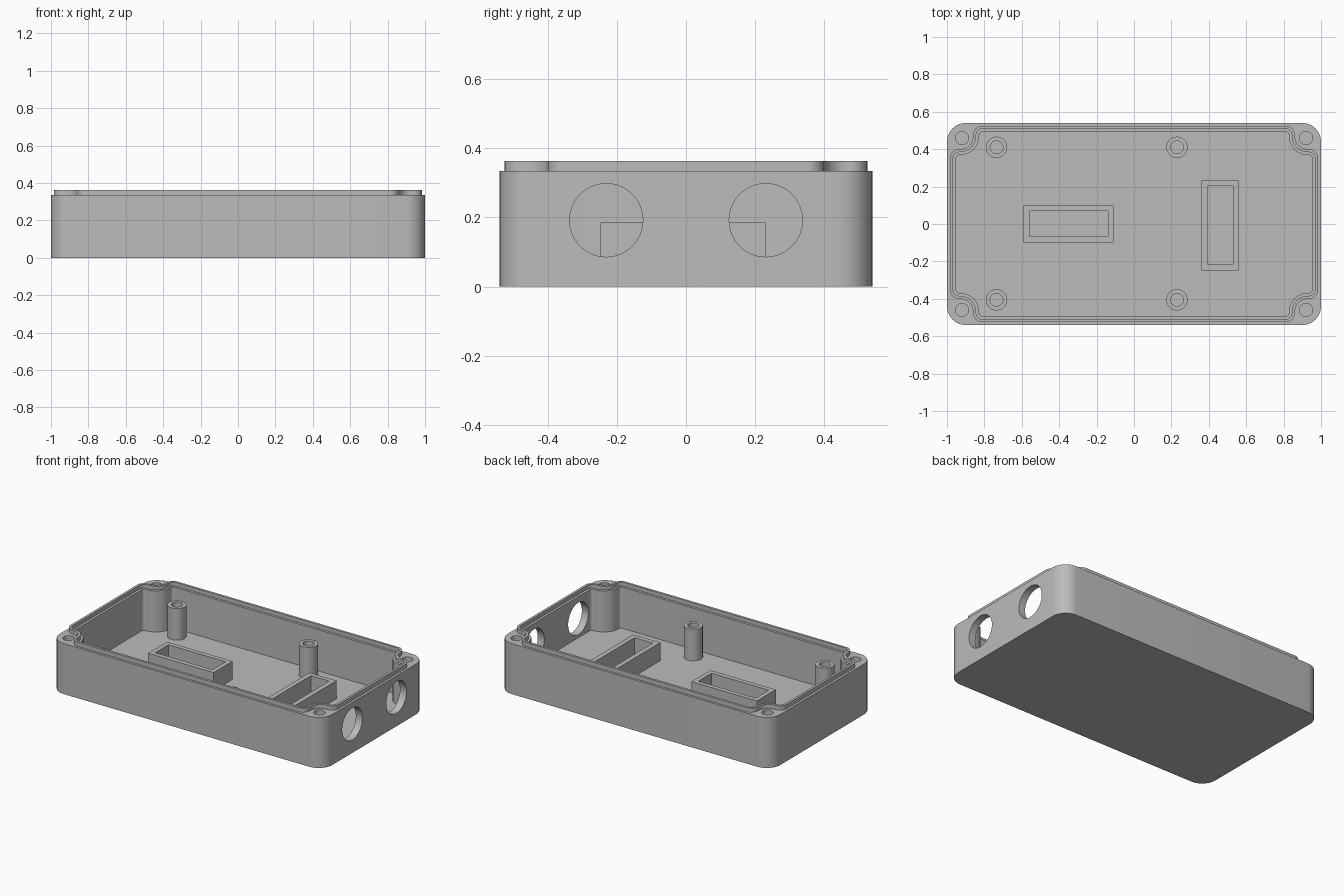
import bpy, bmesh, math
from mathutils import Vector

cube = bpy.data.objects.get("Cube")
if cube:
    bpy.data.objects.remove(cube, do_unlink=True)

grey = bpy.data.materials.new("plain grey")
grey.use_nodes = True
grey.diffuse_color = (0.5, 0.5, 0.5, 1)
grey.node_tree.nodes["Principled BSDF"].inputs["Base Color"].default_value = (0.5, 0.5, 0.5, 1)

FLOOR, RIM, TOP = 0.065, 0.335, 0.363
HIGH = 0.5  # top of cutters


def rounded(corners, steps=8):
    """Round every (x, y, radius) right-angle corner of a polygon."""
    pts = []
    for i, (x, y, r) in enumerate(corners):
        p = Vector((x, y))
        a = (Vector(corners[i - 1][:2]) - p).normalized()
        b = (Vector(corners[(i + 1) % len(corners)][:2]) - p).normalized()
        if r <= 0:
            pts.append(p)
            continue
        centre = p + (a + b) * r
        for k in range(steps + 1):
            t = math.pi / 2 * k / steps
            pts.append(centre - b * r * math.cos(t) - a * r * math.sin(t))
    return pts


def circle(x, y, r, n=40):
    return [Vector((x + r * math.cos(2 * math.pi * k / n),
                    y + r * math.sin(2 * math.pi * k / n))) for k in range(n)]


def rect(x0, x1, y0, y1, r=0):
    return rounded([(x0, y0, r), (x1, y0, r), (x1, y1, r), (x0, y1, r)])


def notched(d):
    """Outline with corners stepped in around the screw holes, inset by d."""
    quarter = [(0.984 - d, 0.4 - d, 0.05 - d), (0.86 - d, 0.4 - d, 0.07 + d),
               (0.86 - d, 0.525 - d, 0.05 - d)]
    corners = []
    for sx, sy in ((1, 1), (-1, 1), (-1, -1), (1, -1)):
        part = quarter if sx * sy > 0 else quarter[::-1]
        corners += [(sx * x, sy * y, r) for x, y, r in part]
    return rounded(corners)


def prism(name, outline, z0, z1):
    bm = bmesh.new()
    face = bm.faces.new([bm.verts.new((p.x, p.y, z0)) for p in outline])
    top = bmesh.ops.extrude_face_region(bm, geom=[face])["geom"]
    bmesh.ops.translate(bm, vec=(0, 0, z1 - z0),
                        verts=[v for v in top if isinstance(v, bmesh.types.BMVert)])
    bmesh.ops.recalc_face_normals(bm, faces=bm.faces)
    mesh = bpy.data.meshes.new(name)
    bm.to_mesh(mesh)
    bm.free()
    mesh.materials.append(grey)
    ob = bpy.data.objects.new(name, mesh)
    bpy.context.collection.objects.link(ob)
    return ob


def activate(ob):
    bpy.ops.object.select_all(action="DESELECT")
    ob.select_set(True)
    bpy.context.view_layer.objects.active = ob


def combine(ob, other, operation="DIFFERENCE"):
    mod = ob.modifiers.new("cut", "BOOLEAN")
    mod.operation, mod.solver, mod.object = operation, "EXACT", other
    activate(ob)
    bpy.ops.object.modifier_apply(modifier=mod.name)
    bpy.data.objects.remove(other, do_unlink=True)


def finish(ob):
    activate(ob)
    bpy.ops.object.shade_smooth_by_angle(angle=math.radians(30))


# Case with raised lip, inner ledge and cavity
case = prism("case", rect(-1, 1, -0.54, 0.54, 0.1), 0, RIM)
combine(case, prism("lip", notched(0), 0.1, TOP), "UNION")
combine(case, prism("ledge_cutter", notched(0.016), RIM + 0.003, HIGH))
combine(case, prism("cavity_cutter", notched(0.032), FLOOR, HIGH))

# Corner screw holes
for sx in (-1, 1):
    for sy in (-1, 1):
        combine(case, prism("screw_cutter", circle(sx * 0.92, sy * 0.46, 0.035), FLOOR, HIGH))

# Round cable openings in the right end wall
for y in (-0.231, 0.231):
    cutter = prism("cable_cutter", circle(0, 0, 0.106, 64), 0, 0.4)
    cutter.rotation_euler = (0, math.pi / 2, 0)
    cutter.location = (0.8, y, 0.192)
    bpy.context.view_layer.update()
    combine(case, cutter)
finish(case)


# Hollow standoffs and open frames on the floor
def hollow(name, outer, inner, top):
    ob = prism(name, outer, FLOOR - 0.01, top)
    combine(ob, prism("bore_cutter", inner, FLOOR, HIGH))
    finish(ob)


for x, end in ((-0.735, "left"), (0.23, "right")):
    for y, side in ((-0.405, "front"), (0.41, "back")):
        hollow(f"standoff_{side}_{end}", circle(x, y, 0.057), circle(x, y, 0.034), 0.275)
hollow("long_frame", rect(-0.59, -0.11, -0.098, 0.1), rect(-0.56, -0.14, -0.067, 0.07), 0.185)
hollow("cross_frame", rect(0.362, 0.56, -0.248, 0.232), rect(0.394, 0.528, -0.216, 0.202), 0.185)
